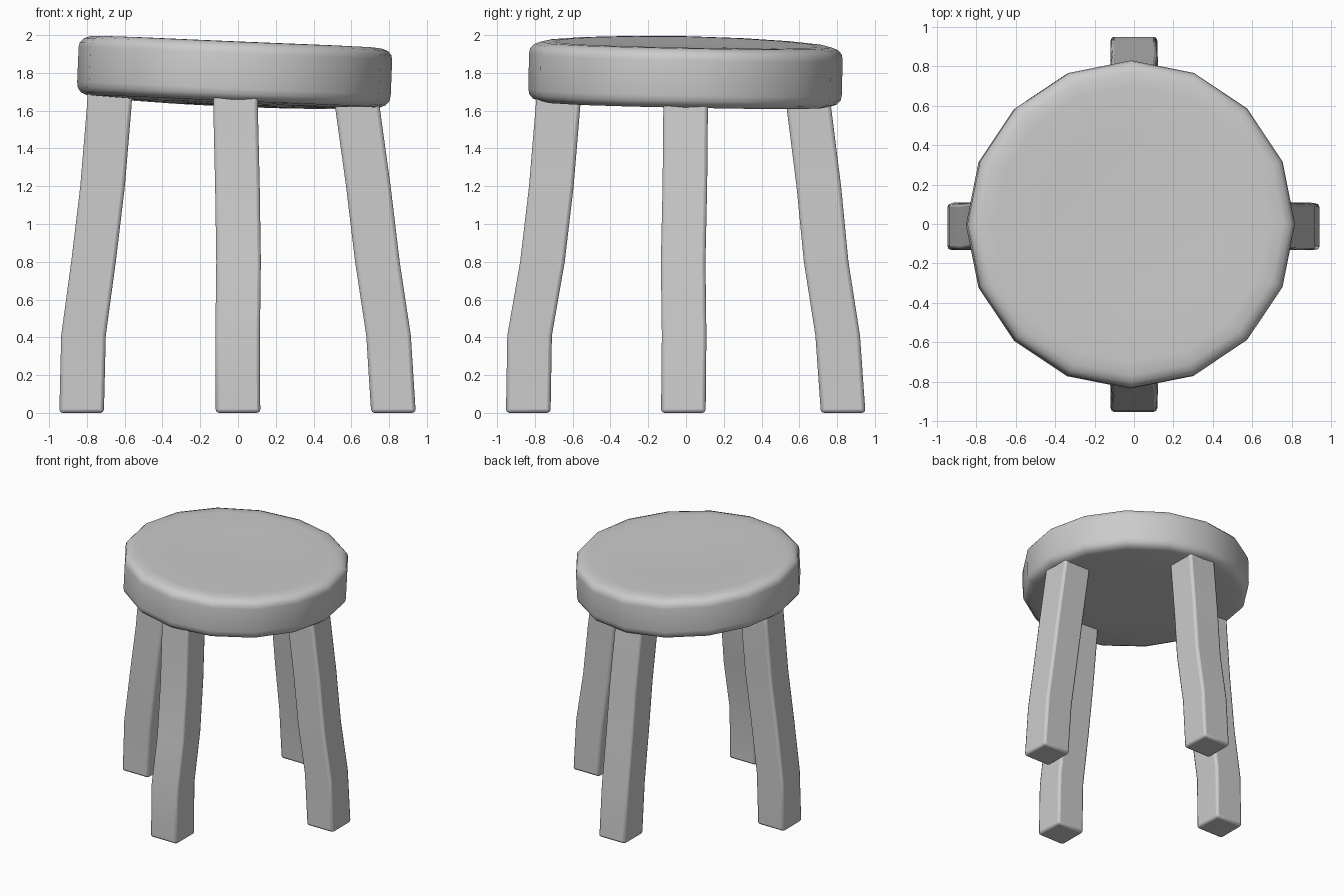
import bpy, bmesh
from math import cos, sin, pi, radians

if "Cube" in bpy.data.objects:
    bpy.data.objects.remove(bpy.data.objects["Cube"])


def finish(name, bm):
    bmesh.ops.recalc_face_normals(bm, faces=bm.faces)
    mesh = bpy.data.meshes.new(name)
    bm.to_mesh(mesh)
    bm.free()
    ob = bpy.data.objects.new(name, mesh)
    bpy.context.collection.objects.link(ob)
    bpy.ops.object.select_all(action='DESELECT')
    ob.select_set(True)
    bpy.context.view_layer.objects.active = ob
    bpy.ops.object.shade_smooth_by_angle(angle=radians(40))
    return ob


def loft(name, rings):
    """Skin a stack of closed rings and cap both ends."""
    bm = bmesh.new()
    loops = [[bm.verts.new(p) for p in ring] for ring in rings]
    n = len(loops[0])
    for a, b in zip(loops, loops[1:]):
        for i in range(n):
            j = (i + 1) % n
            bm.faces.new((a[i], a[j], b[j], b[i]))
    bm.faces.new(loops[0][::-1])
    bm.faces.new(loops[-1])
    return finish(name, bm)


# Seat: 16-sided disc with rounded rims, slightly tilted and warped
def seat_point(r, z, i):
    x, y = r * cos(i * pi / 8), r * sin(i * pi / 8)
    warp = -0.042 * x + 0.03 * x * x - 0.02 * y + 0.01 * y * y
    return (x - 0.018 + 0.042 * (z - 0.15), y - 0.003 + 0.02 * (z - 0.15), 1.63 + z + warp)


profile = [(0.1, 0), (0.45, 0), (0.77, 0), (0.805, 0.012), (0.825, 0.035), (0.83, 0.065),
           (0.83, 0.25), (0.825, 0.277), (0.805, 0.3), (0.77, 0.314), (0.70, 0.318),
           (0.45, 0.314), (0.1, 0.312)]
loft("seat", [[seat_point(r, z, i) for i in range(16)] for r, z in profile])

# Legs: wobbly square posts, centre line given at each height
heights = (0, 0.41, 0.8, 1.2, 1.62, 1.74)
side_a = (0, -0.002, 0.003, -0.003, -0.013, -0.013)
side_b = (-0.014, -0.01, -0.015, -0.006, -0.002, 0)
legs = {
    "left_leg": ((-0.828, -0.818, -0.765, -0.717, -0.682, -0.675), side_b),
    "right_leg": ((0.823, 0.797, 0.738, 0.690, 0.632, 0.615), side_b),
    "front_leg": (side_a, (-0.835, -0.828, -0.76, -0.713, -0.678, -0.67)),
    "back_leg": (side_a, (0.832, 0.803, 0.742, 0.703, 0.65, 0.635)),
}
for name, (xs, ys) in legs.items():
    h = 0.118
    ob = loft(name, [[(x + sx * h, y + sy * h, z)
                      for sx, sy in ((-1, -1), (1, -1), (1, 1), (-1, 1))]
                     for x, y, z in zip(xs, ys, heights)])
    bevel = ob.modifiers.new("soft_edges", 'BEVEL')
    bevel.width = 0.018
    bevel.segments = 2
    bevel.limit_method = 'ANGLE'
    bevel.angle_limit = radians(40)
